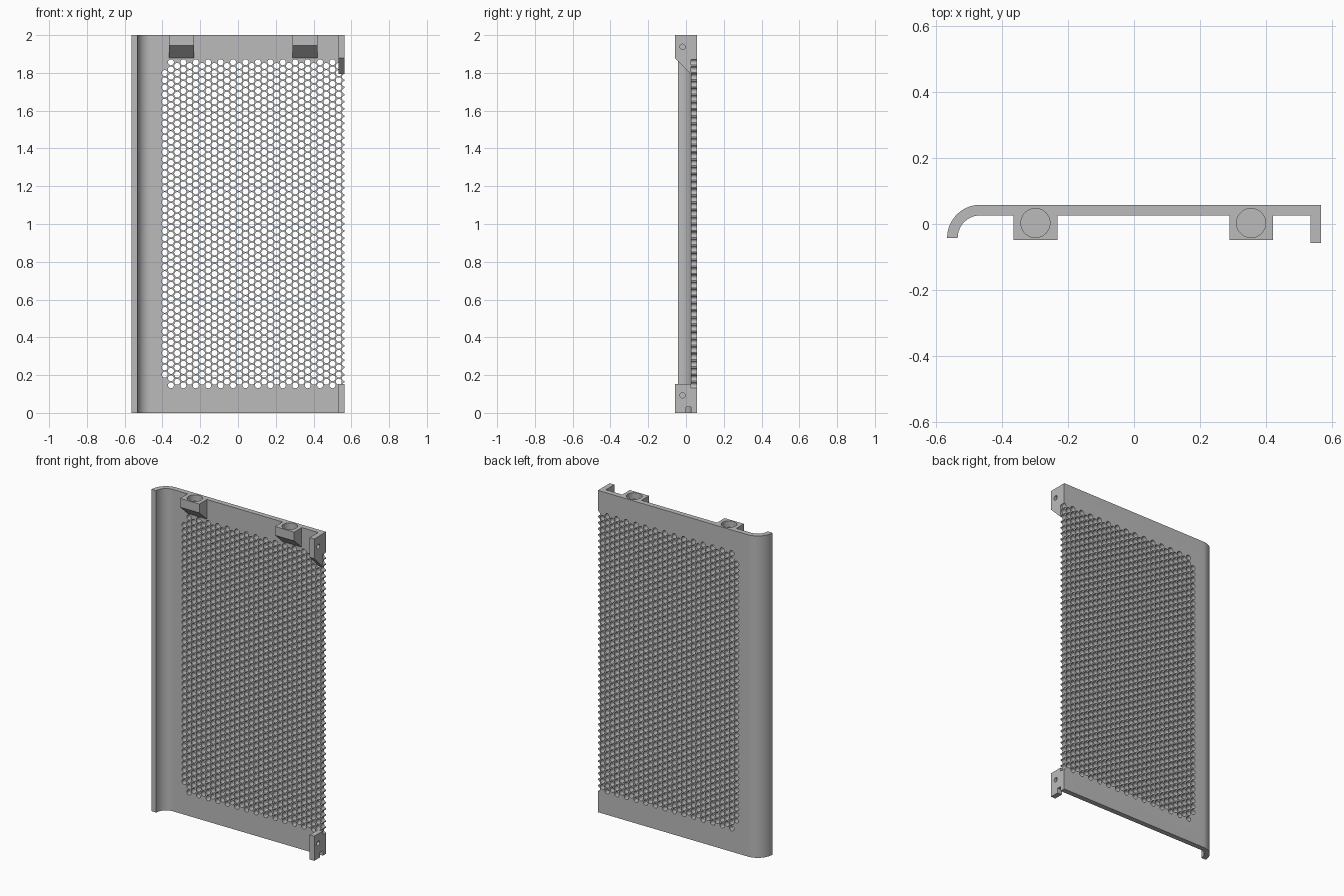
import bpy
import bmesh
import math
from mathutils import Matrix, Vector

default = bpy.data.objects.get("Cube")
if default:
    bpy.data.objects.remove(default, do_unlink=True)

grey = bpy.data.materials.new("plain grey")
grey.use_nodes = True
grey.diffuse_color = (0.5, 0.5, 0.5, 1)
grey.node_tree.nodes["Principled BSDF"].inputs["Base Color"].default_value = (0.5, 0.5, 0.5, 1)

HALF_W = 0.565
HEIGHT = 2.0
BACK, FACE, FRONT = 0.058, 0.026, -0.058   # plate back, plate front, tab front


def finish(name, bm):
    bmesh.ops.recalc_face_normals(bm, faces=bm.faces[:])
    mesh = bpy.data.meshes.new(name)
    bm.to_mesh(mesh)
    bm.free()
    mesh.materials.append(grey)
    obj = bpy.data.objects.new(name, mesh)
    bpy.context.collection.objects.link(obj)
    return obj


def prism(name, points, offset):
    """Closed outline pushed along an offset."""
    bm = bmesh.new()
    face = bm.faces.new([bm.verts.new(p) for p in points])
    new = bmesh.ops.extrude_face_region(bm, geom=[face])["geom"]
    moved = [v for v in new if isinstance(v, bmesh.types.BMVert)]
    bmesh.ops.translate(bm, verts=moved, vec=Vector(offset))
    return finish(name, bm)


def drills(name, centres, radius, depth, sides, axis):
    """Cutter made of many cylinders along one axis."""
    turn = {"X": Matrix.Rotation(math.pi / 2, 4, "Y"),
            "Y": Matrix.Rotation(math.pi / 2, 4, "X"),
            "Z": Matrix.Identity(4)}[axis]
    bm = bmesh.new()
    for c in centres:
        bmesh.ops.create_cone(bm, cap_ends=True, segments=sides, radius1=radius, radius2=radius,
                              depth=depth, matrix=Matrix.Translation(c) @ turn)
    obj = finish(name, bm)
    obj.hide_render = True
    return obj


def cut(obj, cutter):
    mod = obj.modifiers.new("cut", "BOOLEAN")
    mod.operation = "DIFFERENCE"
    mod.solver = "MANIFOLD"
    mod.object = cutter
    bpy.context.view_layer.objects.active = obj
    bpy.ops.object.modifier_apply(modifier=mod.name)


# Plate with a quarter-round lip on one side
outer, inner = 0.1, 0.068
cx, cy = -HALF_W + outer, BACK - outer
steps = 16
angles = [math.pi / 2 * (1 + i / steps) for i in range(steps + 1)]
outline = [(HALF_W, FACE, 0), (HALF_W, BACK, 0)]
outline += [(cx + outer * math.cos(a), cy + outer * math.sin(a), 0) for a in angles]
outline += [(cx + inner * math.cos(a), cy + inner * math.sin(a), 0) for a in reversed(angles)]
panel = prism("panel", outline, (0, 0, HEIGHT))

# Staggered vent holes, with the two corners of the first column left out
pitch = 0.038
step_x = pitch * math.sqrt(3) / 2
vents = []
for col in range(30):
    odd = col % 2
    rows = 46 if odd else 45
    for row in range(rows):
        if col == 0 and row in (0, rows - 1):
            continue
        z = 0.146 + pitch * (row + (0 if odd else 0.5))
        vents.append((-0.388 + col * step_x, (FACE + BACK) / 2, z))
vent_cutter = drills("vent_cutter", vents, 0.0158, 0.1, 16, "Y")
cut(panel, vent_cutter)

# Top blocks with blind round sockets
sockets = [(x, 0.003, HEIGHT) for x in (-0.298, 0.354)]
socket_cutter = drills("socket_cutter", sockets, 0.044, 0.08, 48, "Z")
blocks = []
for side, (x, y, z) in zip(("right", "left"), sockets):
    left = x - 0.066
    block = prism(side + "_socket_block",
                  [(left, FACE, HEIGHT), (left, -0.048, HEIGHT),
                   (left, -0.048, 1.945), (left, FACE, 1.878)], (0.132, 0, 0))
    cut(block, socket_cutter)
    blocks.append(block)
cut(panel, socket_cutter)

# Side tabs with pin holes
tab_x = HALF_W - 0.032
top_tab = prism("top_tab", [(tab_x, FACE, HEIGHT), (tab_x, FRONT, HEIGHT),
                            (tab_x, FRONT, 1.878), (tab_x, FACE, 1.794)], (0.032, 0, 0))
bottom_tab = prism("bottom_tab", [(tab_x, FACE, 0.153), (tab_x, FRONT, 0.153),
                                  (tab_x, FRONT, 0), (tab_x, 0, 0),
                                  (tab_x, 0, 0.03), (tab_x, FACE, 0.03)], (0.032, 0, 0))
pin_cutter = drills("pin_cutter", [(HALF_W, -0.018, z) for z in (0.093, 1.938)],
                    0.014, 0.2, 24, "X")
for tab in (top_tab, bottom_tab):
    cut(tab, pin_cutter)

for cutter in (vent_cutter, socket_cutter, pin_cutter):
    bpy.data.objects.remove(cutter, do_unlink=True)

# Smooth the rounds, keep the corners crisp
bpy.ops.object.select_all(action="DESELECT")
for obj in [panel, top_tab, bottom_tab] + blocks:
    obj.select_set(True)
bpy.context.view_layer.objects.active = panel
bpy.ops.object.shade_smooth_by_angle(angle=math.radians(30))
